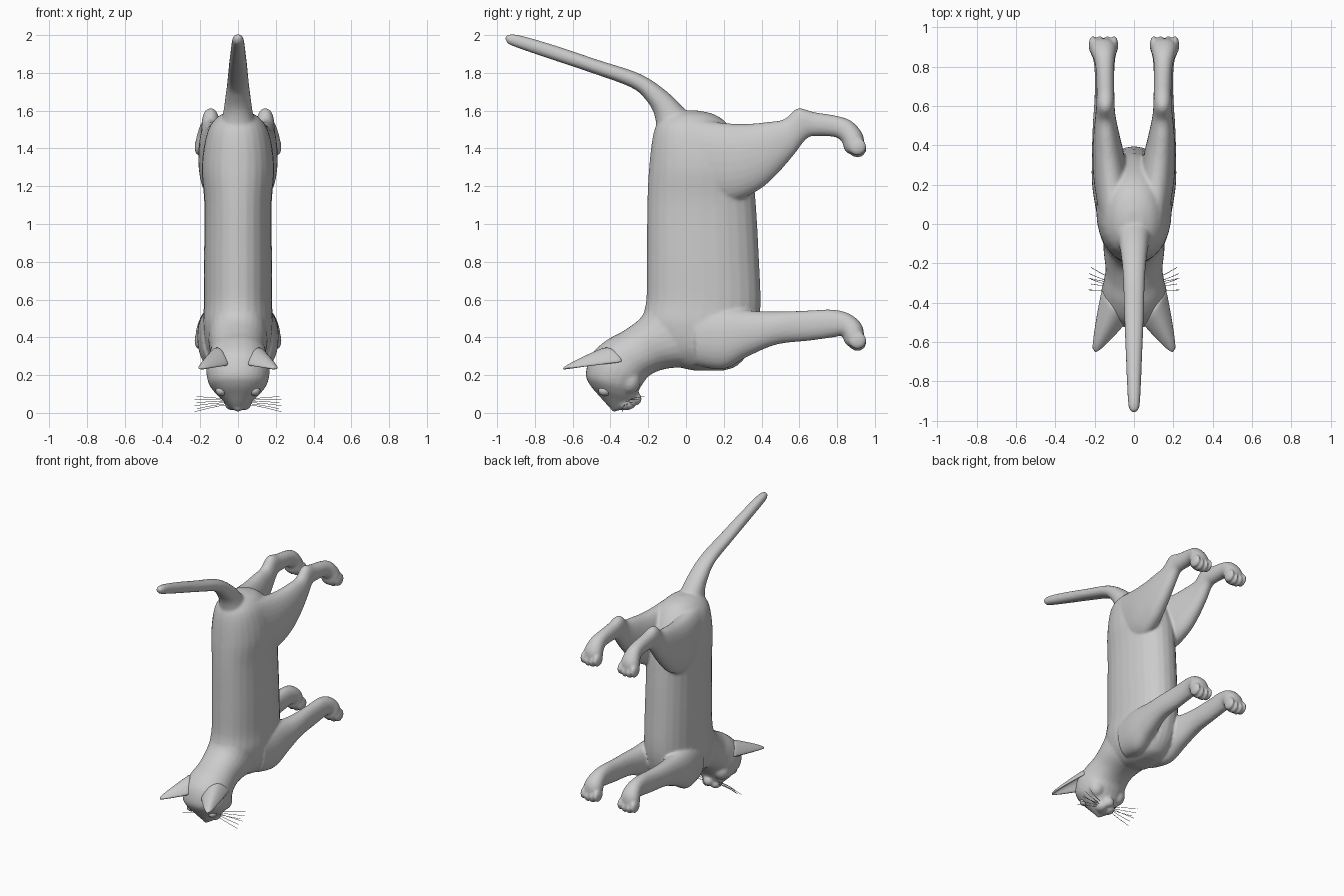
import bpy, bmesh, math
from mathutils import Vector, Matrix

STEPS, SIDES = 5, 28


def spline(rows):
    """Catmull-Rom interpolation of section rows."""
    pts = [Vector(r) for r in rows]
    out = []
    for i in range(len(pts) - 1):
        a, b = pts[max(i - 1, 0)], pts[i]
        c, d = pts[i + 1], pts[min(i + 2, len(pts) - 1)]
        for k in range(STEPS):
            t = k / STEPS
            out.append(0.5 * (2 * b + (c - a) * t + (2 * a - 5 * b + 4 * c - d) * t * t
                              + (3 * b - a - 3 * c + d) * t ** 3))
    return out + [pts[-1]]


def loft(bm, rows, side=1):
    """Each row: edge point y,z / opposite edge y,z / x centre / x half width."""
    rings = []
    for y1, z1, y2, z2, xc, a in spline(rows):
        ring = []
        for k in range(SIDES):
            t = 2 * math.pi * k / SIDES
            c, s = math.cos(t), math.sin(t)
            c = math.copysign(abs(c) ** 0.92, c)
            s = math.copysign(abs(s) ** 0.92, s)
            ring.append(bm.verts.new((side * (xc + a * s),
                                      (y1 + y2) / 2 + (y1 - y2) / 2 * c,
                                      (z1 + z2) / 2 + (z1 - z2) / 2 * c)))
        rings.append(ring)
    for r, q in zip(rings, rings[1:]):
        for k in range(SIDES):
            j = (k + 1) % SIDES
            bm.faces.new((r[k], r[j], q[j], q[k]))
    bm.faces.new(rings[0])
    bm.faces.new(rings[-1])


def ball(bm, loc, size):
    m = Matrix.Translation(loc) @ Matrix.Diagonal((*size, 1))
    bmesh.ops.create_uvsphere(bm, u_segments=24, v_segments=16, radius=1, matrix=m)


def make(name, bm):
    bmesh.ops.recalc_face_normals(bm, faces=bm.faces)
    me = bpy.data.meshes.new(name)
    bm.to_mesh(me)
    bm.free()
    for p in me.polygons:
        p.use_smooth = True
    ob = bpy.data.objects.new(name, me)
    bpy.context.collection.objects.link(ob)
    return ob


torso = [
    (-0.05, 1.60, 0.07, 1.60, 0, .04), (-0.13, 1.56, 0.17, 1.57, 0, .11),
    (-0.172, 1.48, 0.26, 1.48, 0, .165), (-0.195, 1.30, 0.345, 1.30, 0, .192),
    (-0.205, 1.10, 0.37, 1.10, 0, .178), (-0.207, 0.80, 0.387, 0.80, 0, .18),
    (-0.21, 0.60, 0.395, 0.58, 0, .18), (-0.23, 0.47, 0.38, 0.45, 0, .185),
    (-0.17, 0.34, 0.34, 0.33, 0, .165), (-0.07, 0.255, 0.27, 0.25, 0, .11),
    (0.04, 0.225, 0.20, 0.225, 0, .05)]
head = [
    (-0.19, 0.62, 0.20, 0.23, 0, .16), (-0.235, 0.51, -0.02, 0.24, 0, .155),
    (-0.33, 0.435, -0.12, 0.23, 0, .145), (-0.42, 0.385, -0.19, 0.20, 0, .155),
    (-0.50, 0.31, -0.225, 0.16, 0, .168), (-0.53, 0.21, -0.25, 0.12, 0, .158),
    (-0.51, 0.15, -0.268, 0.08, 0, .125), (-0.46, 0.09, -0.28, 0.05, 0, .083),
    (-0.42, 0.045, -0.29, 0.03, 0, .052), (-0.39, 0.018, -0.32, 0.014, 0, .03)]
tail = [
    (0.10, 1.50, -0.15, 1.42, 0, .12), (0.02, 1.58, -0.165, 1.57, 0, .082),
    (-0.10, 1.70, -0.215, 1.66, 0, .066), (-0.245, 1.795, -0.295, 1.725, 0, .056),
    (-0.47, 1.87, -0.50, 1.80, 0, .049), (-0.70, 1.947, -0.715, 1.872, 0, .04),
    (-0.88, 1.999, -0.89, 1.932, 0, .032), (-0.94, 2.003, -0.94, 1.953, 0, .024),
    (-0.956, 1.992, -0.956, 1.975, 0, .01)]
front_leg = [
    (0.05, .56, 0.05, .25, .10, .09), (0.20, .56, 0.20, .232, .12, .093),
    (0.36, .54, 0.33, .30, .138, .076), (0.50, .537, 0.48, .362, .15, .06),
    (0.65, .542, 0.65, .382, .15, .05), (0.77, .547, 0.78, .40, .15, .05),
    (0.86, .527, 0.825, .408, .152, .057), (0.925, .475, 0.837, .38, .155, .068),
    (0.943, .41, 0.85, .36, .155, .066), (0.925, .37, 0.87, .35, .155, .05)]
hind_leg = [
    (0.03, 1.56, 0.10, 1.12, .095, .085), (0.20, 1.535, 0.25, 1.12, .115, .09),
    (0.32, 1.53, 0.385, 1.18, .13, .08), (0.43, 1.54, 0.48, 1.262, .14, .066),
    (0.52, 1.555, 0.57, 1.365, .145, .052), (0.59, 1.612, 0.64, 1.453, .145, .046),
    (0.68, 1.592, 0.70, 1.466, .145, .045), (0.80, 1.572, 0.79, 1.46, .148, .047),
    (0.875, 1.545, 0.825, 1.435, .152, .056), (0.93, 1.485, 0.837, 1.40, .155, .068),
    (0.943, 1.43, 0.85, 1.38, .155, .066), (0.925, 1.39, 0.87, 1.37, .155, .05)]

# Body: torso, head, tail, legs and toes fused into one smooth skin
bm = bmesh.new()
for part in (torso, head, tail):
    loft(bm, part)
for s in (-1, 1):
    for leg, zp in ((front_leg, .372), (hind_leg, 1.397)):
        loft(bm, leg, s)
        for dx, dz in ((-.054, .012), (-.019, 0), (.019, 0), (.054, .012)):
            ball(bm, (s * (.155 + dx), .908, zp + dz), (.021, .048, .046))
    # muzzle pads, brow and cheeks
    ball(bm, (s * .032, -.315, .05), (.04, .05, .036))
    ball(bm, (s * .09, -.30, .17), (.06, .06, .07))
ball(bm, (0, -.268, .075), (.036, .034, .036))
ball(bm, (0, -.378, .028), (.024, .024, .022))
body = make("body", bm)
m = body.modifiers.new("fuse", 'REMESH')
m.mode = 'VOXEL'
m.voxel_size = 0.009
m.use_smooth_shade = True
m = body.modifiers.new("soften", 'SMOOTH')
m.factor = 0.5
m.iterations = 5

# Ears: cupped shells, open towards the face
base, tip = Vector((.105, -.42, .26)), Vector((.203, -.645, .232))
across = Vector((.50, .80, .08)).normalized()
for s, label in ((-1, "left"), (1, "right")):
    bm = bmesh.new()
    grid = []
    for i in range(9):
        u = i / 8
        w = .10 * (1 - u) ** 0.8 + .008
        row = []
        for j in range(9):
            v = j / 4 - 1
            p = base.lerp(tip, u) + across * w * v
            p.z += .085 * (1 - u) ** .8 * (1 - v * v)
            row.append(bm.verts.new((s * p.x, p.y, p.z)))
        grid.append(row)
    for r, q in zip(grid, grid[1:]):
        for j in range(8):
            bm.faces.new((r[j], r[j + 1], q[j + 1], q[j]))
    ear = make(label + "_ear", bm)
    m = ear.modifiers.new("thickness", 'SOLIDIFY')
    m.thickness = .014
    m.offset = 0
    m = ear.modifiers.new("round", 'SUBSURF')
    m.levels = m.render_levels = 1

    # Eyes
    bm = bmesh.new()
    ball(bm, (s * .088, -.43, .118), (.03, .034, .028))
    make(label + "_eye", bm)

    # Whiskers: thin curves fanning out from the muzzle
    cu = bpy.data.curves.new(label + "_whiskers", 'CURVE')
    cu.dimensions = '3D'
    cu.bevel_depth = .0015
    cu.bevel_resolution = 1
    for k in range(6):
        sp = cu.splines.new('POLY')
        sp.points.add(4)
        for i in range(5):
            t = i / 4
            sp.points[i].co = (s * (.05 + (.18 - .012 * (k % 2)) * t),
                               -.32 + .012 * (k % 3) + (k - 2.5) * .018 * t + .03 * t * t,
                               .045 + .005 * k + (k - 2.5) * .011 * t - .012 * t * t, 1)
    bpy.context.collection.objects.link(bpy.data.objects.new(label + "_whiskers", cu))
